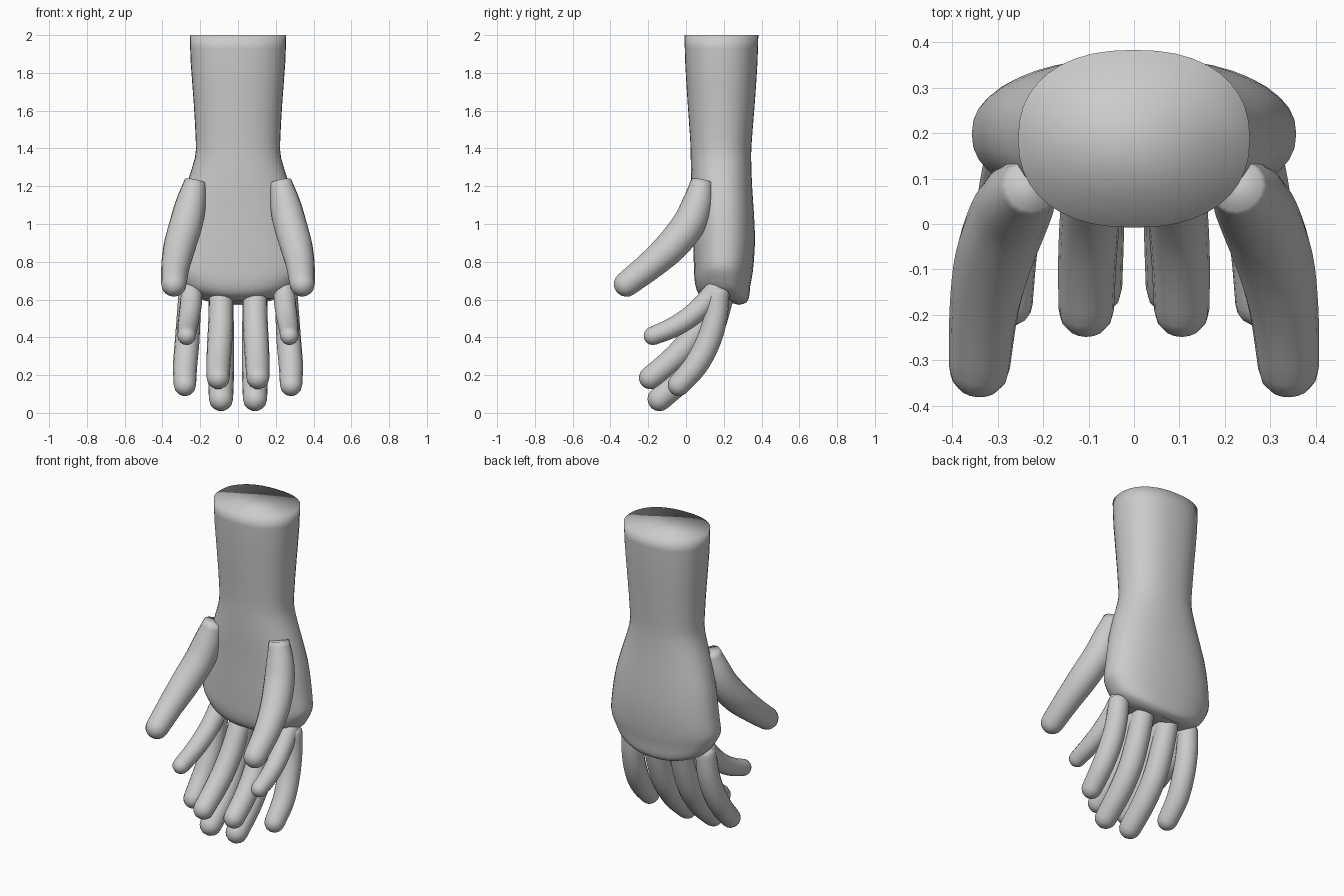
import bpy, bmesh, math
from mathutils import Vector

if "Cube" in bpy.data.objects:
    bpy.data.objects.remove(bpy.data.objects["Cube"])


def loft(name, rings, mirror=False):
    """Skin a list of closed rings, cap both ends, shade smooth."""
    bm = bmesh.new()
    vr = [[bm.verts.new(p) for p in r] for r in rings]
    n = len(vr[0])
    for a, b in zip(vr, vr[1:]):
        for i in range(n):
            bm.faces.new((a[i], a[(i + 1) % n], b[(i + 1) % n], b[i]))
    bm.faces.new(vr[0])
    bm.faces.new(vr[-1])
    bmesh.ops.recalc_face_normals(bm, faces=bm.faces)
    for f in bm.faces:
        f.smooth = True
    me = bpy.data.meshes.new(name)
    bm.to_mesh(me)
    bm.free()
    ob = bpy.data.objects.new(name, me)
    bpy.context.collection.objects.link(ob)
    if mirror:
        ob.modifiers.new("mirror", 'MIRROR')
    return ob


def spline(pts, steps):
    """Catmull-Rom through tuples of any size."""
    p = [Vector(q) for q in pts]
    p = [p[0] * 2 - p[1]] + p + [p[-1] * 2 - p[-2]]
    out = []
    for i in range(1, len(p) - 2):
        a, b, c, d = p[i - 1:i + 3]
        for k in range(steps):
            t = k / steps
            out.append(0.5 * (2 * b + (c - a) * t + (2 * a - 5 * b + 4 * c - d) * t * t
                              + (3 * b - a - 3 * c + d) * t ** 3))
    return out + [p[-2]]


def finger(name, pts, round_root=True, sides=16):
    """Tapered tube along (x, y, z, radius) points with a domed tip."""
    sp = spline(pts, 4)
    c = [Vector(s[:3]) for s in sp]
    r = [s[3] for s in sp]
    rings = []

    def ring(centre, d, rad):
        u = d.cross(Vector((1, 0, 0))).normalized()
        v = d.cross(u).normalized()
        rings.append([centre + rad * (math.cos(a) * u + math.sin(a) * v)
                      for a in (2 * math.pi * i / sides for i in range(sides))])

    d0 = (c[1] - c[0]).normalized()
    d1 = (c[-1] - c[-2]).normalized()
    dome = [math.radians(a) for a in (22, 44, 64, 82)]
    if round_root:
        for a in reversed(dome):
            ring(c[0] - d0 * r[0] * 0.7 * math.sin(a), d0, r[0] * math.cos(a))
    for i in range(len(c)):
        d = (c[min(i + 1, len(c) - 1)] - c[max(i - 1, 0)]).normalized()
        ring(c[i], d, r[i])
    for a in dome:
        ring(c[-1] + d1 * r[-1] * math.sin(a), d1, r[-1] * math.cos(a))
    return loft(name, rings, True)


# forearm and palm: z, half width, front y, back y
sections = [(2.0, .255, -.008, .383), (1.85, .25, -.004, .378), (1.65, .235, .008, .365),
            (1.45, .224, .022, .349), (1.35, .228, .025, .345), (1.2, .275, .028, .35),
            (1.05, .318, .035, .36), (.9, .342, .038, .365), (.76, .357, .042, .354),
            (.69, .348, .045, .34), (.635, .318, .055, .334), (.603, .28, .08, .318),
            (.585, .2, .13, .28)]
rings = []
for z, w, y0, y1 in spline(sections, 2):
    ring = []
    for i in range(40):
        a = 2 * math.pi * i / 40
        ca, sa = math.cos(a), math.sin(a)
        e = 2 / 2.3
        x = w * math.copysign(abs(ca) ** e, ca)
        y = (y0 + y1) / 2 + (y1 - y0) / 2 * math.copysign(abs(sa) ** e, sa)
        lift = max(0, min(1, (.85 - z) / .2))
        ring.append(Vector((x, y, z + lift * (.6 * x * x - .15 * (y - .19)))))
    rings.append(ring)
loft("forearm_and_palm", rings)

# mirrored thumbs
finger("thumbs", [(.225, .085, 1.225, .058), (.25, .06, 1.11, .08), (.275, .015, 1.0, .088),
                  (.308, -.075, .885, .086), (.33, -.19, .78, .076),
                  (.34, -.315, .682, .067)], round_root=False)

# mirrored finger pairs
finger("outer_back_fingers", [(.255, .17, .63, .06), (.262, .155, .5, .063),
                              (.27, .115, .37, .065), (.28, .05, .25, .064),
                              (.281, -.038, .148, .059)])
finger("inner_back_fingers", [(.09, .19, .62, .064), (.09, .14, .46, .068),
                              (.09, .075, .31, .069), (.09, -.02, .185, .068),
                              (.09, -.14, .073, .064)])
finger("inner_front_fingers", [(.09, .15, .6, .064), (.092, .08, .47, .066),
                               (.098, 0, .355, .066), (.103, -.09, .265, .064),
                               (.105, -.188, .186, .061)])
finger("outer_front_fingers", [(.245, .16, .65, .058), (.25, .09, .57, .058),
                               (.26, .01, .5, .056), (.268, -.08, .447, .053),
                               (.272, -.175, .408, .049)])
